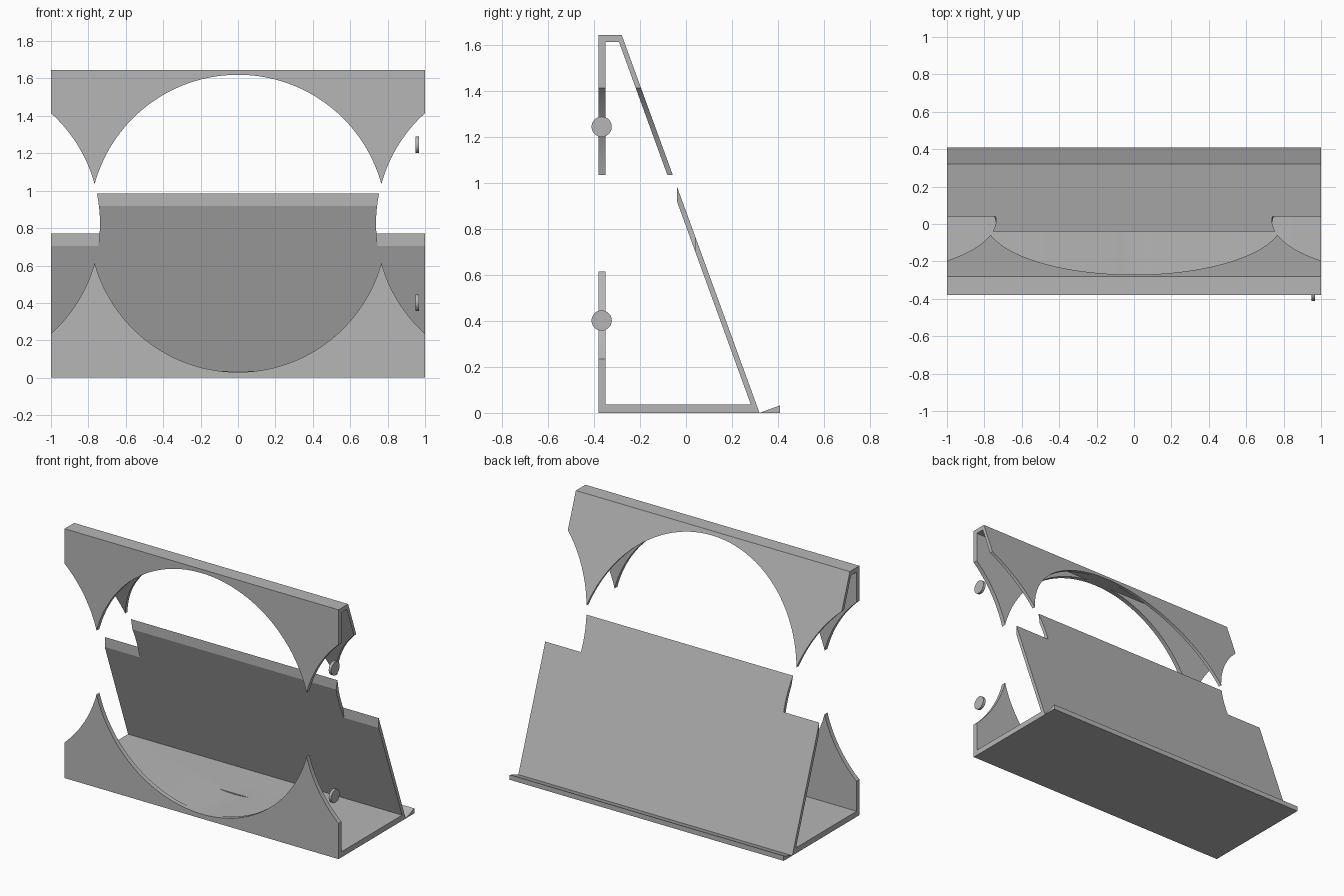
import bpy
import bmesh
import math
from mathutils import Matrix

cube = bpy.data.objects.get("Cube")
if cube:
    bpy.data.objects.remove(cube, do_unlink=True)

grey = bpy.data.materials.new("plain grey")
grey.use_nodes = True
GREY = (0.47, 0.47, 0.47, 1)
grey.diffuse_color = GREY
grey.node_tree.nodes["Principled BSDF"].inputs["Base Color"].default_value = GREY


def finish(name, bm):
    bmesh.ops.recalc_face_normals(bm, faces=bm.faces)
    mesh = bpy.data.meshes.new(name)
    bm.to_mesh(mesh)
    bm.free()
    mesh.materials.append(grey)
    obj = bpy.data.objects.new(name, mesh)
    bpy.context.collection.objects.link(obj)
    return obj


def activate(obj):
    bpy.ops.object.select_all(action='DESELECT')
    obj.select_set(True)
    bpy.context.view_layer.objects.active = obj


def cylinder(name, radius, depth, centre, axis, segments):
    bm = bmesh.new()
    turn = Matrix.Rotation(math.pi / 2, 4, axis)
    bmesh.ops.create_cone(bm, cap_ends=True, segments=segments, radius1=radius,
                          radius2=radius, depth=depth,
                          matrix=Matrix.Translation(centre) @ turn)
    return finish(name, bm)


# Hollow sleeve: closed wall profile (y, z) swept across the full width
outer = [(-0.38, 0), (0.32, 0), (-0.28, 1.645), (-0.38, 1.645)]
inner = [(-0.35, 0.037), (0.282, 0.037), (-0.292, 1.615), (-0.35, 1.615)]
bm = bmesh.new()
loops = [[bm.verts.new((x, y, z)) for y, z in ring]
         for ring in (outer, inner) for x in (-1, 1)]
out_l, out_r, in_l, in_r = loops
for i in range(4):
    j = (i + 1) % 4
    for a, b in ((out_l, out_r), (in_l, in_r), (out_l, in_l), (out_r, in_r)):
        bm.faces.new((a[i], a[j], b[j], b[i]))
shell = finish("holder_shell", bm)

# Three round openings bored from the front, the outer two deeper
RADIUS, HEIGHT, FRONT = 0.795, 0.825, -0.6
for x, back in ((0, -0.039), (-1.533, 0.039), (1.533, 0.039)):
    cutter = cylinder("opening_cutter", RADIUS, back - FRONT,
                      (x, (back + FRONT) / 2, HEIGHT), 'X', 128)
    cutter.hide_render = True
    cut = shell.modifiers.new("opening", 'BOOLEAN')
    cut.operation = 'DIFFERENCE'
    cut.solver = 'EXACT'
    cut.object = cutter
    activate(shell)
    bpy.ops.object.modifier_apply(modifier=cut.name)
    bpy.data.objects.remove(cutter, do_unlink=True)
activate(shell)
bpy.ops.object.shade_smooth_by_angle(angle=math.radians(15))

# Wedge lip along the back of the floor
bm = bmesh.new()
ends = [[bm.verts.new((x, y, z)) for y, z in ((0.32, 0), (0.41, 0), (0.41, 0.033))]
        for x in (-1, 1)]
for end in ends:
    bm.faces.new(end)
for i in range(3):
    j = (i + 1) % 3
    bm.faces.new((ends[0][i], ends[0][j], ends[1][j], ends[1][i]))
finish("back_lip", bm)

# Small discs beside the left end
for name, z in (("upper_disc", 1.245), ("lower_disc", 0.402)):
    disc = cylinder(name, 0.044, 0.018, (0.959, -0.367, z), 'Y', 40)
    activate(disc)
    bpy.ops.object.shade_smooth_by_angle(angle=math.radians(30))
